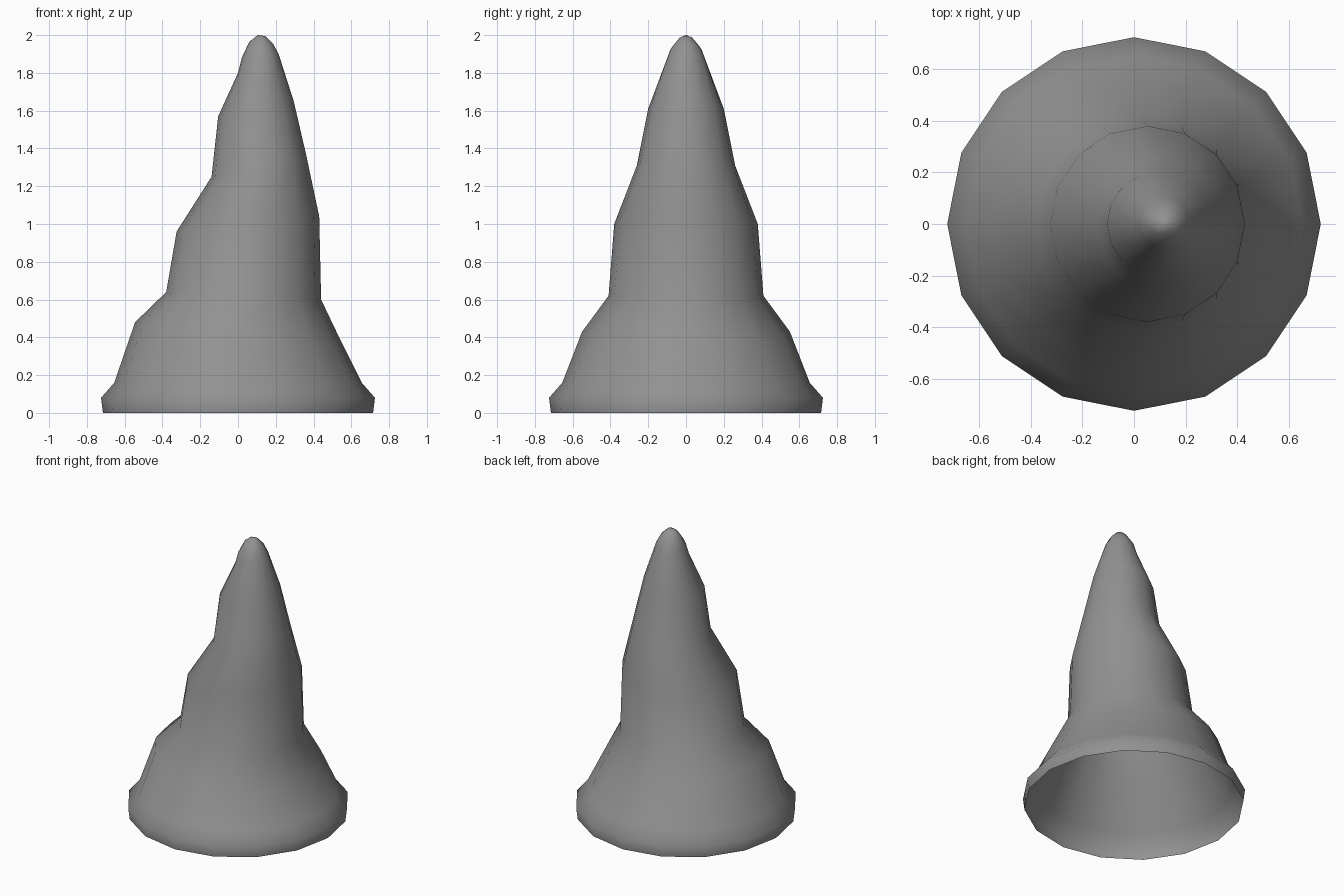
import bpy, bmesh, math

if "Cube" in bpy.data.objects:
    bpy.data.objects.remove(bpy.data.objects["Cube"])

SIDES = 16
# Tilted rings: left x, left z, right x, right z, half depth in y
RINGS = [
    (-0.715, 0.00, 0.715, 0.00, 0.715),
    (-0.725, 0.08, 0.725, 0.08, 0.725),
    (-0.655, 0.16, 0.655, 0.16, 0.655),
    (-0.545, 0.48, 0.545, 0.38, 0.55),
    (-0.38, 0.64, 0.44, 0.60, 0.41),
    (-0.325, 0.96, 0.43, 1.04, 0.38),
    (-0.14, 1.25, 0.36, 1.37, 0.26),
    (-0.105, 1.57, 0.295, 1.65, 0.20),
    (0.00, 1.80, 0.215, 1.90, 0.11),
    (0.02, 1.88, 0.185, 1.955, 0.085),
    (0.06, 1.965, 0.145, 1.995, 0.037),
]

# Crooked cone shell, open at the bottom
bm = bmesh.new()
loops = []
for lx, lz, rx, rz, ry in RINGS:
    ring = []
    for i in range(SIDES):
        a = 2 * math.pi * i / SIDES
        t = (1 + math.cos(a)) / 2
        ring.append(bm.verts.new((lx + (rx - lx) * t, ry * math.sin(a), lz + (rz - lz) * t)))
    loops.append(ring)
for low, high in zip(loops, loops[1:]):
    for i in range(SIDES):
        j = (i + 1) % SIDES
        bm.faces.new((low[i], low[j], high[j], high[i]))

# Rounded tip
tip = bm.verts.new((0.105, 0, 2.0))
for i in range(SIDES):
    bm.faces.new((loops[-1][i], loops[-1][(i + 1) % SIDES], tip))
for f in bm.faces:
    f.smooth = True

mesh = bpy.data.meshes.new("crooked_cone")
bm.to_mesh(mesh)
bm.free()

# Dark grey surface
grey = bpy.data.materials.new("dark_grey")
grey.diffuse_color = (0.285, 0.285, 0.285, 1)
grey.use_nodes = True
grey.node_tree.nodes["Principled BSDF"].inputs["Base Color"].default_value = grey.diffuse_color
mesh.materials.append(grey)
bpy.context.collection.objects.link(bpy.data.objects.new("crooked_cone", mesh))
